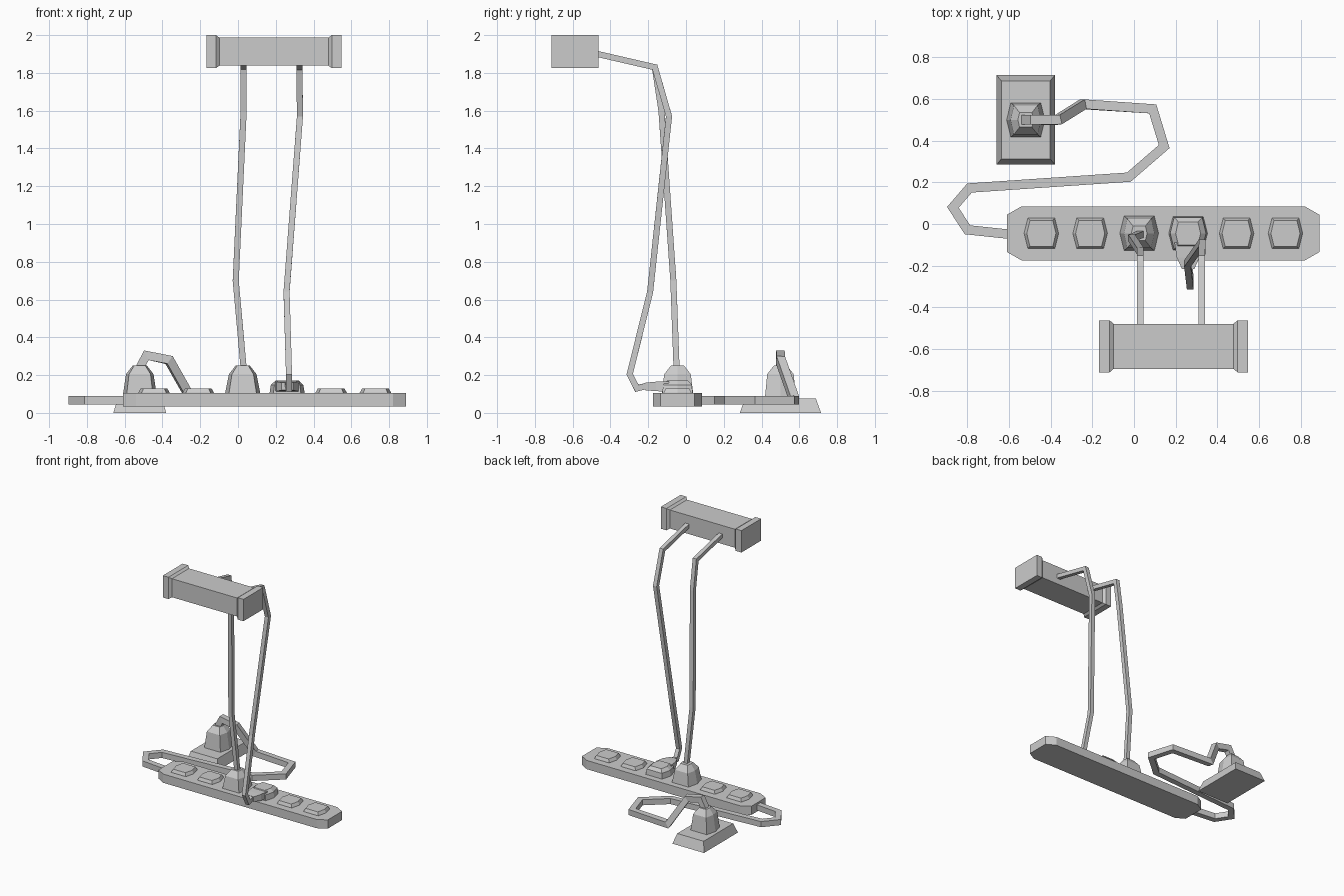
import bpy
from mathutils import Vector

if "Cube" in bpy.data.objects:
    bpy.data.objects.remove(bpy.data.objects["Cube"])


def add_mesh(name, verts, faces):
    me = bpy.data.meshes.new(name)
    me.from_pydata([tuple(v) for v in verts], [], faces)
    me.update()
    ob = bpy.data.objects.new(name, me)
    bpy.context.collection.objects.link(ob)
    return ob


def loft(name, rings):
    """Closed skin through equal-length rings, capped at both ends."""
    n = len(rings[0])
    faces = [tuple(reversed(range(n)))]
    for k in range(len(rings) - 1):
        for i in range(n):
            j = (i + 1) % n
            faces.append((k*n + i, k*n + j, (k+1)*n + j, (k+1)*n + i))
    faces.append(tuple(range((len(rings) - 1)*n, len(rings)*n)))
    return add_mesh(name, [v for r in rings for v in r], faces)


HEX = [(1, 0), (.78, 1), (-.78, 1), (-1, 0), (-.78, -1), (.78, -1)]
RECT = [(1, 1), (-1, 1), (-1, -1), (1, -1)]


def stack(name, outline, x, y, layers):
    """Outline scaled to (z, half width, half depth) at each layer."""
    return loft(name, [[(x + a*rx, y + b*ry, z) for a, b in outline]
                       for z, rx, ry in layers])


def cord(name, pts, w, ref):
    """Square cord with mitred corners; ref steadies the cross-section."""
    pts, ref, rings = [Vector(p) for p in pts], Vector(ref), []
    for i, p in enumerate(pts):
        d0 = (p - pts[max(i-1, 0)]).normalized() if i else (pts[1] - p).normalized()
        d1 = (pts[i+1] - p).normalized() if i < len(pts) - 1 else d0
        t = (d0 + d1).normalized()
        s = ref.cross(t).normalized()
        u = t.cross(s)
        bend = (d1 - d0).normalized()
        stretch = 1 / max(t.dot(d0), .4) - 1
        ring = []
        for a, b in RECT:
            off = (s*a + u*b) * w
            ring.append(p + off + bend * off.dot(bend) * stretch)
        rings.append(ring)
    return loft(name, rings)


# Power strip with chamfered corners
SX, SY = .14, -.045
strip = [(.75, .09), (.68, .13), (-.68, .13), (-.75, .09),
         (-.75, -.09), (-.68, -.13), (.68, -.13), (.75, -.09)]
stack("power_strip", strip, SX, SY, [(.035, 1, 1), (.105, 1, 1)])

# Six raised sockets
for i in range(6):
    stack(f"socket_{i + 1}", HEX, -.445 + .2345*i, SY,
          [(.1, .083, .073), (.107, .083, .073), (.13, .07, .063)])

# Upright plugs, on the strip and on the wall plate
for name, x, y, z in (("strip_plug", .025, SY, .105), ("plate_plug", -.52, .5, .07)):
    stack(name, HEX, x, y, [(z, .093, .083), (.205, .073, .07), (.25, .038, .035)])

# Low plug with the cord leaving sideways
stack("side_plug", HEX, .26, SY, [(.105, .093, .08), (.148, .086, .076), (.172, .06, .055)])
loft("side_plug_neck", [[(.26 + a*hw, y, .14 + b*hz) for a, b in RECT]
                        for y, hw, hz in ((-.09, .065, .027), (-.16, .055, .025),
                                          (-.215, .03, .02))])

# Wall plate
stack("wall_plate", RECT, -.52, .5, [(0, .14, .215), (.077, .117, .187)])

# Long box held up by the two cords, with flared end caps
LX, LY, LZ = .19, -.5875, 1.9125
profile = [(-.357, .125, .0875), (-.307, .125, .0875), (-.288, .108, .074),
           (.288, .108, .074), (.307, .125, .0875), (.357, .125, .0875)]
loft("hanging_box", [[(LX + x, LY + a*hy, LZ + b*hz) for a, b in RECT]
                     for x, hy, hz in profile])

# Cords rising to the box
cord("left_cord", [(.03, -.05, .235), (-.012, -.067, .7), (.03, -.13, 1.6),
                   (.03, -.165, 1.83), (.03, -.49, 1.905)], .016, (1, 0, 0))
cord("right_cord", [(.265, -.2, .145), (.27, -.26, .13), (.27, -.298, .205),
                    (.257, -.19, .64), (.328, -.09, 1.57),
                    (.325, -.165, 1.83), (.325, -.49, 1.905)], .016, (1, 0, 0))

# Cord lying on the floor between wall plate and strip
cord("floor_cord", [(-.525, .5, .23), (-.485, .5, .305), (-.365, .5, .28),
                    (-.245, .575, .068), (.09, .553, .068), (.145, .372, .068),
                    (-.025, .225, .068), (-.79, .173, .068), (-.87, .08, .068),
                    (-.80, -.028, .068), (-.59, -.05, .068)], .0225, (0, 0, 1))
